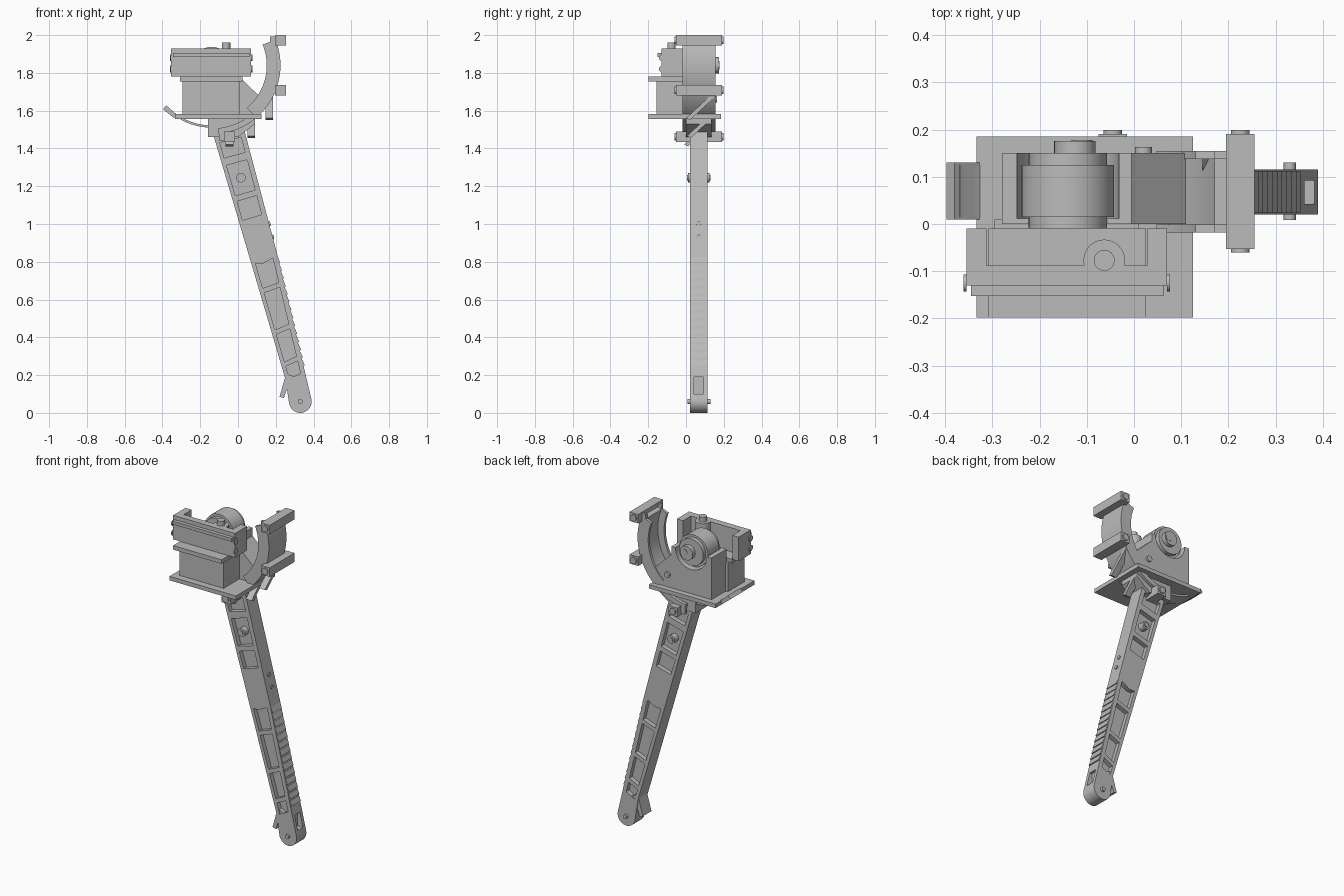
import bpy, bmesh, math
from mathutils import Vector

cube = bpy.data.objects.get("Cube")
if cube:
    bpy.data.objects.remove(cube, do_unlink=True)

grey = bpy.data.materials.new("plain grey")
grey.use_nodes = True
grey.diffuse_color = (0.5, 0.5, 0.5, 1)
grey.node_tree.nodes["Principled BSDF"].inputs["Base Color"].default_value = (0.5, 0.5, 0.5, 1)


def finish(bm, name):
    bmesh.ops.recalc_face_normals(bm, faces=bm.faces)
    mesh = bpy.data.meshes.new(name)
    bm.to_mesh(mesh)
    bm.free()
    mesh.materials.append(grey)
    ob = bpy.data.objects.new(name, mesh)
    bpy.context.collection.objects.link(ob)
    return ob


def prism(name, pts, y0, y1):
    """Extrude an x-z outline along y."""
    bm = bmesh.new()
    face = bm.faces.new([bm.verts.new((x, y0, z)) for x, z in pts])
    out = bmesh.ops.extrude_face_region(bm, geom=[face])
    verts = [v for v in out["geom"] if isinstance(v, bmesh.types.BMVert)]
    bmesh.ops.translate(bm, verts=verts, vec=(0, y1 - y0, 0))
    return finish(bm, name)


def box(name, x0, x1, y0, y1, z0, z1):
    return prism(name, [(x0, z0), (x1, z0), (x1, z1), (x0, z1)], y0, y1)


def cyl(name, p0, p1, r, n=32):
    a, b = Vector(p0), Vector(p1)
    bm = bmesh.new()
    bmesh.ops.create_cone(bm, cap_ends=True, segments=n, radius1=r, radius2=r, depth=(b - a).length)
    bm.transform((b - a).to_track_quat("Z", "Y").to_matrix().to_4x4())
    bmesh.ops.translate(bm, verts=bm.verts, vec=(a + b) / 2)
    return smooth(finish(bm, name))


def smooth(ob):
    bpy.ops.object.select_all(action="DESELECT")
    bpy.context.view_layer.objects.active = ob
    ob.select_set(True)
    bpy.ops.object.shade_smooth_by_angle(angle=math.radians(30))
    return ob


def cut(ob, cutters):
    for c in cutters:
        mod = ob.modifiers.new("cut", "BOOLEAN")
        mod.operation, mod.solver, mod.object = "DIFFERENCE", "EXACT", c
        bpy.context.view_layer.objects.active = ob
        bpy.ops.object.modifier_apply(modifier=mod.name)
        bpy.data.objects.remove(c, do_unlink=True)


def arc(cx, cz, r, a0, a1, n):
    angles = [math.radians(a0 + (a1 - a0) * i / n) for i in range(n + 1)]
    return [(cx + r * math.cos(a), cz + r * math.sin(a)) for a in angles]


def band(name, r0, r1, a0, a1, y0, y1, n=24):
    pts = arc(WX, WZ, r1, a0, a1, n) + arc(WX, WZ, r0, a1, a0, n)
    return smooth(prism(name, pts, y0, y1))


WX, WZ = -0.14, 1.84          # wheel and arc centre
Y0, Y1 = 0.02, 0.115          # arm thickness
MID = (Y0 + Y1) / 2


def left(z):
    return -0.13 + (1.47 - z) * 0.295


def right(z):
    return 0.205 - (z - 0.85) * 0.265 if z > 0.85 else 0.205 + (0.85 - z) * 0.24


# Leaning arm with rounded foot
outline = [(left(1.5), 1.5), (left(0.18), 0.18)] + arc(0.33, 0.06, 0.06, 190, 372, 18)
outline += [(right(0.85), 0.85), (right(1.5), 1.5)]
arm = prism("leaning_arm", outline, Y0, Y1)

# Recessed panels on both sides, separated by ribs
cells = [(1.35, 1.43), (1.15, 1.31), (1.02, 1.12), (0.66, 0.79), (0.44, 0.635), (0.27, 0.415), (0.18, 0.245)]
cutters = []
for lo, hi in cells:
    pts = [(left(lo) + 0.022, lo), (right(lo) - 0.035, lo + 0.03),
           (right(hi) - 0.035, hi + 0.03), (left(hi) + 0.022, hi)]
    if hi == 0.79:
        pts.insert(3, (0.13, 0.79))
    for a, b in ((Y0 - 0.05, Y0 + 0.028), (Y1 - 0.028, Y1 + 0.05)):
        cutters.append(prism("panel_cutter", pts, a, b))
cutters.append(box("slot_cutter", 0.345, 0.45, MID - 0.025, MID + 0.025, 0.1, 0.19))
cut(arm, cutters)
smooth(arm)

# Shallow treads on the lower outer edge
for i in range(14):
    z = 0.25 + i * 0.042
    prism("edge_tread", [(right(z) - 0.01, z), (right(z) + 0.005, z),
                         (right(z + 0.03), z + 0.03), (right(z + 0.03) - 0.01, z + 0.03)], Y0 + 0.003, Y1 - 0.003)
for z in (0.93, 1.0):
    cyl("edge_screw", (right(z) - 0.01, MID - 0.0, z), (right(z) + 0.006, MID, z + 0.002), 0.012, 16)

# Foot pin, boss and flap
cyl("foot_pin", (0.33, 0.008, 0.06), (0.33, 0.13, 0.06), 0.013, 20)
cyl("arm_boss", (0.015, 0.01, 1.245), (0.015, 0.125, 1.245), 0.025)
cyl("arm_boss_pin", (0.015, 0.004, 1.245), (0.015, 0.131, 1.245), 0.014, 20)
prism("foot_flap", [(0.255, 0.21), (0.22, 0.085), (0.243, 0.078), (0.258, 0.125), (0.28, 0.11), (0.3, 0.19)],
      Y0 + 0.005, Y1 - 0.005)

# Arm bracket and base plate
prism("arm_bracket", [(-0.16, 1.46), (0.0, 1.46), (0.09, 1.53), (0.09, 1.56), (-0.16, 1.56)], 0.0, 0.135)
box("base_plate", -0.333, 0.125, -0.198, 0.185, 1.557, 1.582)

# Front housing
box("lower_housing", -0.295, 0.01, -0.155, 0.01, 1.58, 1.76)
box("shelf", -0.308, 0.025, -0.198, -0.01, 1.755, 1.78)
box("upper_housing", -0.295, 0.01, -0.13, -0.09, 1.78, 1.93)
box("upper_housing_cap", -0.355, 0.07, -0.13, -0.088, 1.885, 1.93)
box("cap_lip", -0.345, 0.062, -0.152, -0.125, 1.885, 1.905)
for x0, x1, inner in ((-0.355, -0.295, -0.312), (0.01, 0.07, 0.027)):
    box("side_lug", x0, x1, -0.13, -0.088, 1.78, 1.93)
    outer = x0 if x0 < -0.2 else x1
    box("side_cheek", min(inner, outer), max(inner, outer), -0.1, -0.01, 1.78, 1.93)
    for z in (1.82, 1.88):
        cyl("lug_screw", (outer, -0.125, z), (outer + (0.006 if outer > 0 else -0.006), -0.125, z), 0.018, 20)
cyl("knob_boss", (-0.063, -0.077, 1.78), (-0.063, -0.077, 1.93), 0.044)
cyl("knob", (-0.063, -0.077, 1.92), (-0.063, -0.077, 1.96), 0.022)

# Rear housing holding the wheel
rear = prism("rear_housing", [(-0.28, 1.58), (0.11, 1.58), (0.11, 1.68), (-0.005, 1.79), (-0.005, 1.84),
                              (-0.28, 1.84)], 0.0, 0.15)
cut(rear, [cyl("wheel_cutter", (WX, 0.012, WZ), (WX, 0.2, WZ), 0.108, 48)])
cyl("wheel", (WX, 0.015, WZ), (WX, 0.125, WZ), 0.098, 48)
cyl("wheel_hub", (WX, -0.01, WZ), (WX, 0.15, WZ), 0.083, 48)
cyl("wheel_axle", (WX + 0.015, 0.14, WZ), (WX + 0.015, 0.176, WZ), 0.044)
cyl("wheel_axle_tip", (WX + 0.03, 0.14, WZ), (WX + 0.03, 0.178, WZ), 0.022)
cyl("housing_screw", (0.02, 0.145, 1.66), (0.02, 0.163, 1.66), 0.018, 20)

# Curved channel: outer web plus two side rims
band("channel_web", 0.335, 0.365, -84, 22, -0.018, 0.155)
for y in (-0.018, 0.138):
    band("channel_rim", 0.292, 0.34, -50, 22, y, y + 0.017)

# Thin curved tail with end tab
band("curved_tail", 0.318, 0.33, -136, -88, 0.015, 0.125, 14)
prism("tail_tab", [(-0.397, 1.608), (-0.38, 1.628), (-0.325, 1.58), (-0.34, 1.562)], 0.01, 0.13)

# Clamp bars with end bolts
for x, z in ((0.225, 1.973), (0.225, 1.708), (-0.045, 1.463)):
    box("clamp_bar", x - 0.03, x + 0.03, -0.053, 0.191, z - 0.028, z + 0.028)
    cyl("clamp_bolt", (x, -0.06, z), (x, 0.199, z), 0.02, 24)
    for y in (-0.018, 0.138):
        box("clamp_ear", x - 0.055, x, y, y + 0.017, z - 0.02, z + 0.02)


# Diagonal struts
def strut(x, ya, za, yb, zb, t=0.022):
    bm = bmesh.new()
    for sx in (-0.02, 0.02):
        bm.faces.new([bm.verts.new((x + sx, y, z)) for y, z in
                      ((ya, za), (ya + t, za - t * 0.4), (yb + t * 0.4, zb - t), (yb, zb))])
    bm.verts.ensure_lookup_table()
    v = bm.verts
    for i in range(4):
        j = (i + 1) % 4
        bm.faces.new((v[i], v[j], v[j + 4], v[i + 4]))
    finish(bm, "diagonal_strut")


strut(0.165, 0.0, 1.56, 0.14, 1.69)
strut(0.07, 0.005, 1.465, 0.115, 1.57)
strut(-0.045, -0.01, 1.42, 0.05, 1.49)
